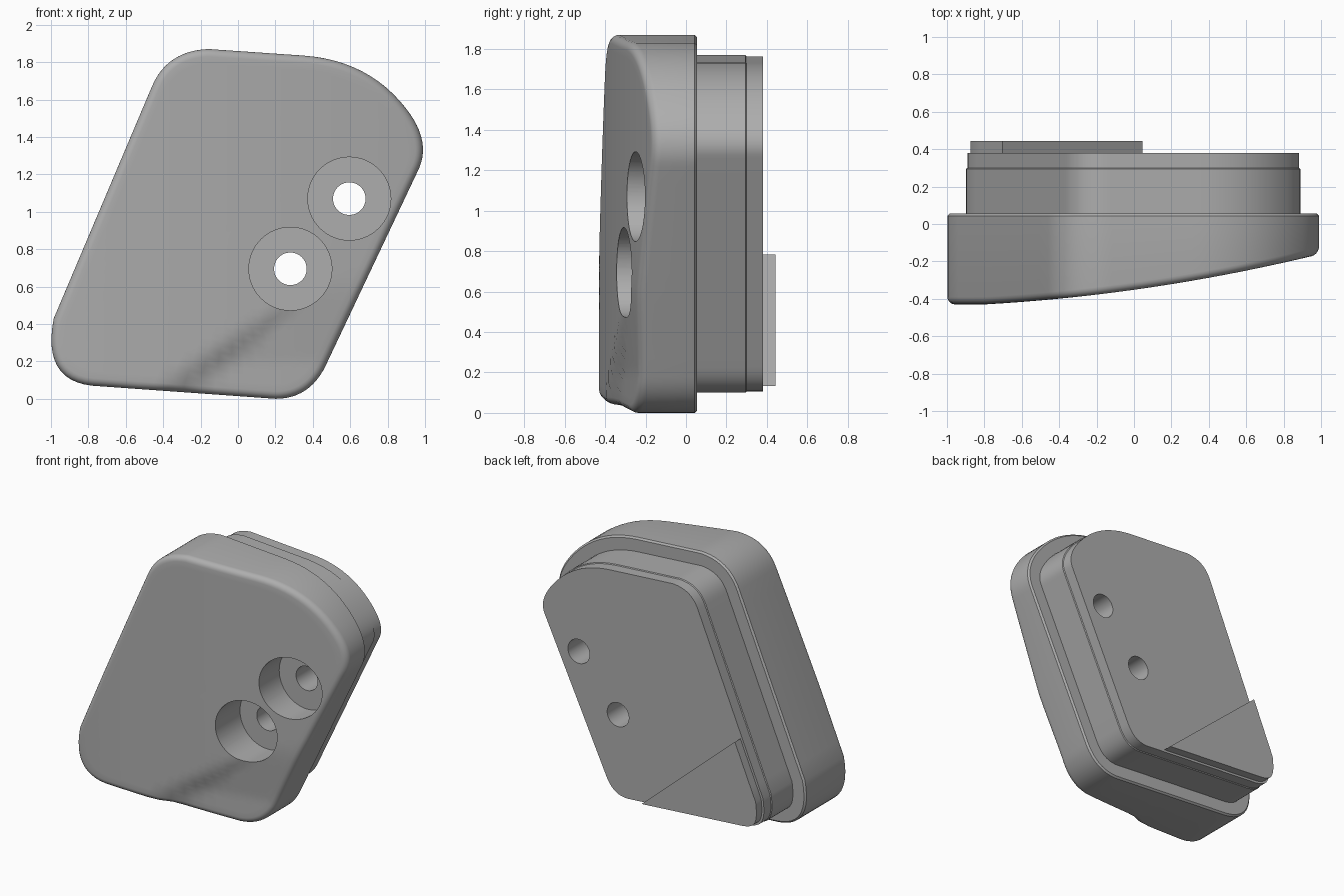
import bpy
import bmesh
import math
from mathutils import Vector

cube = bpy.data.objects.get("Cube")
if cube:
    bpy.data.objects.remove(cube, do_unlink=True)

grey = bpy.data.materials.new("plain_grey")
grey.use_nodes = True
tint = (0.42, 0.42, 0.42, 1)
grey.diffuse_color = tint
grey.node_tree.nodes["Principled BSDF"].inputs["Base Color"].default_value = tint

# Rounded corners of the outline: curve start, corner, curve end, as (x, z)
CORNERS = [
    ((-0.78, 0.07), (-1.05, 0.10), (-0.985, 0.43)),
    ((-0.46, 1.67), (-0.38, 1.86), (-0.16, 1.87)),
    ((0.35, 1.835), (0.70, 1.81), (0.90, 1.55)),
    ((0.90, 1.55), (1.04, 1.37), (0.96, 1.215)),
    ((0.47, 0.18), (0.385, 0.0), (0.20, 0.0)),
]
CENTRE = Vector((0.0, 0.93))


def make_outline(steps=12):
    """Closed outline with curved corners and subdivided straight sides."""
    pts = []
    for i, corner in enumerate(CORNERS):
        a, b, c = (Vector(p) for p in corner)
        for k in range(steps + 1):
            t = k / steps
            pts.append(a * (1 - t) ** 2 + b * 2 * t * (1 - t) + c * t * t)
        nxt = Vector(CORNERS[(i + 1) % len(CORNERS)][0])
        if (nxt - c).length < 0.001:
            pts.pop()
            continue
        pts += [c.lerp(nxt, k / steps) for k in range(1, steps)]
    return pts


OUTLINE = make_outline()


def inset(d):
    """Outline moved inwards by d."""
    result = []
    for i, p in enumerate(OUTLINE):
        along = (OUTLINE[(i + 1) % len(OUTLINE)] - OUTLINE[i - 1]).normalized()
        result.append(p + Vector((along.y, -along.x)) * d)
    return result


def clamp(v):
    return max(0.0, min(1.0, v))


def front_y(x, z):
    """Sloping front surface with a shallow crease near the bottom."""
    u = max(0.0, x + 0.8)
    crease = 0.59 * (x + 0.4) - 0.8 * (z - 0.05)
    dip = 0.045 * clamp(crease / 0.08) * clamp((0.6 - z) / 0.4)
    return -0.43 + 0.0565 * u + 0.052 * u * u + dip


def add_ring(bm, pts, depth):
    return [bm.verts.new((p.x, depth(p.x, p.y), p.y)) for p in pts]


def bridge(bm, rings):
    n = len(OUTLINE)
    for a, b in zip(rings, rings[1:]):
        for i in range(n):
            j = (i + 1) % n
            bm.faces.new((a[i], a[j], b[j], b[i]))


def finish(bm, name):
    bmesh.ops.recalc_face_normals(bm, faces=bm.faces)
    mesh = bpy.data.meshes.new(name)
    bm.to_mesh(mesh)
    bm.free()
    obj = bpy.data.objects.new(name, mesh)
    bpy.context.collection.objects.link(obj)
    mesh.materials.append(grey)
    return obj


def stack(name, layers):
    """Solid made from (inset, y) layers with flat ends."""
    bm = bmesh.new()
    rings = [add_ring(bm, inset(d), lambda x, z, y=y: y) for d, y in layers]
    bridge(bm, rings)
    bm.faces.new(rings[0])
    bm.faces.new(rings[-1])
    return bm


# Front cap: flat back, small back bevel, rounded rim and sloping face
bm = bmesh.new()
R = 0.04
rings = [add_ring(bm, inset(d), lambda x, z, y=y: y) for d, y in ((0.012, 0.055), (0, 0.043))]
bm.faces.new(rings[0])
for k in range(6):
    ang = k / 5 * math.pi / 2
    lift = R * (1 - math.sin(ang))
    rings.append(add_ring(bm, inset(R * (1 - math.cos(ang))),
                          lambda x, z, h=lift: front_y(x, z) + h))
rim = inset(R)
for k in range(1, 24):
    rings.append(add_ring(bm, [CENTRE.lerp(p, 1 - k / 24) for p in rim], front_y))
bridge(bm, rings)
hub = bm.verts.new((CENTRE.x, front_y(*CENTRE), CENTRE.y))
last = rings[-1]
for i in range(len(last)):
    bm.faces.new((last[i - 1], last[i], hub))
front_cap = finish(bm, "front_cap")

# Rear block, with a fine step near its back
rear_block = finish(stack("rear_block", [(0.1, 0.045), (0.1, 0.295), (0.106, 0.3), (0.106, 0.38)]),
                    "rear_block")

# Thin corner plate on the back, trimmed by a diagonal
bm = stack("corner_plate", [(0.122, 0.375), (0.122, 0.443)])
bmesh.ops.bisect_plane(bm, geom=bm.verts[:] + bm.edges[:] + bm.faces[:],
                       plane_co=(0.05, 0.4, 0.13), plane_no=(0.66, 0, 0.76), clear_outer=True)
bmesh.ops.holes_fill(bm, edges=[e for e in bm.edges if e.is_boundary])
corner_plate = finish(bm, "corner_plate")


def drill(obj, x, z, radius, y0, y1):
    """Cut a round hole along y."""
    bpy.ops.mesh.primitive_cylinder_add(vertices=64, radius=radius, depth=y1 - y0,
                                        location=(x, (y0 + y1) / 2, z),
                                        rotation=(math.pi / 2, 0, 0))
    cutter = bpy.context.object
    cutter.hide_render = True
    cutter.data.materials.append(grey)
    mod = obj.modifiers.new("hole", "BOOLEAN")
    mod.operation = "DIFFERENCE"
    mod.solver = "EXACT"
    mod.object = cutter
    bpy.context.view_layer.objects.active = obj
    bpy.ops.object.modifier_apply(modifier=mod.name)
    bpy.data.objects.remove(cutter, do_unlink=True)


# Two counterbored bolt holes
for x, z in ((0.595, 1.07), (0.28, 0.695)):
    drill(front_cap, x, z, 0.222, -0.8, -0.06)
    for part in (front_cap, rear_block):
        drill(part, x, z, 0.087, -0.9, 0.9)

for part in (front_cap, rear_block, corner_plate):
    bpy.ops.object.select_all(action="DESELECT")
    part.select_set(True)
    bpy.context.view_layer.objects.active = part
    bpy.ops.object.shade_smooth_by_angle(angle=math.radians(30))
